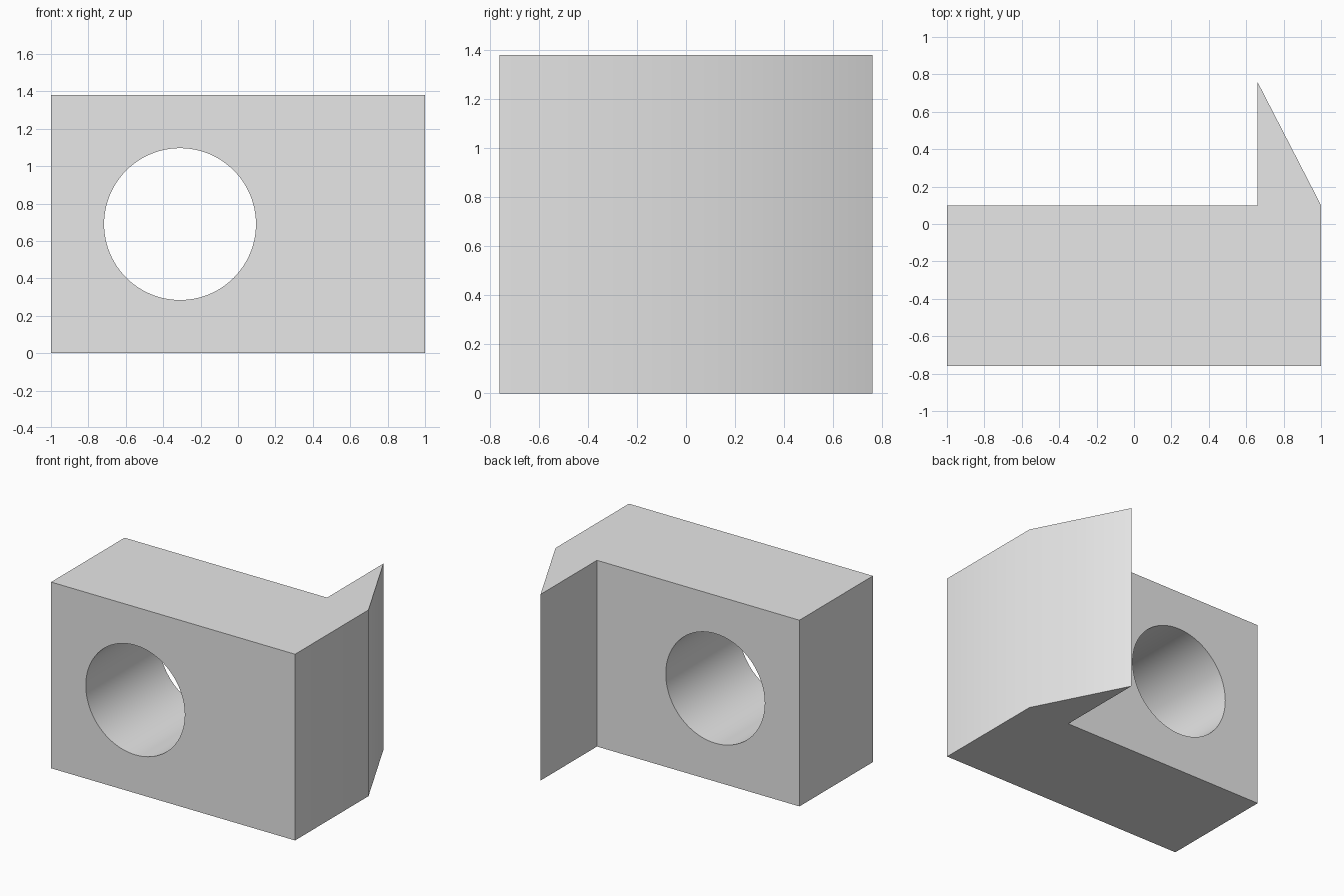
import bpy
import bmesh
import math

cube = bpy.data.objects.get("Cube")
if cube:
    bpy.data.objects.remove(cube, do_unlink=True)

HEIGHT = 1.38
FRONT, BACK, FIN_TIP = -0.76, 0.10, 0.76

grey = bpy.data.materials.new("plain grey")
grey.use_nodes = True
grey.diffuse_color = (0.8, 0.8, 0.8, 1)
grey.node_tree.nodes["Principled BSDF"].inputs["Base Color"].default_value = (0.8, 0.8, 0.8, 1)

# Block with a tapered fin at the back, extruded from its plan outline
outline = [(-1, FRONT), (1, FRONT), (1, BACK), (0.66, FIN_TIP), (0.66, BACK), (-1, BACK)]
bm = bmesh.new()
base = bm.faces.new([bm.verts.new((x, y, 0)) for x, y in outline])
extruded = bmesh.ops.extrude_face_region(bm, geom=[base])["geom"]
top_verts = [v for v in extruded if isinstance(v, bmesh.types.BMVert)]
bmesh.ops.translate(bm, verts=top_verts, vec=(0, 0, HEIGHT))
bmesh.ops.recalc_face_normals(bm, faces=bm.faces)
mesh = bpy.data.meshes.new("finned_block")
bm.to_mesh(mesh)
bm.free()
mesh.materials.append(grey)
block = bpy.data.objects.new("finned_block", mesh)
bpy.context.collection.objects.link(block)

# Round hole bored from front to back
bpy.ops.mesh.primitive_cylinder_add(
    vertices=96, radius=0.406, depth=2,
    location=(-0.31, 0, HEIGHT / 2), rotation=(math.pi / 2, 0, 0))
cutter = bpy.context.object
cutter.name = "hole_cutter"
cutter.hide_render = True
cutter.data.materials.append(grey)

bore = block.modifiers.new("bore", "BOOLEAN")
bore.operation = "DIFFERENCE"
bore.solver = "EXACT"
bore.object = cutter

bpy.ops.object.select_all(action="DESELECT")
block.select_set(True)
bpy.context.view_layer.objects.active = block
bpy.ops.object.modifier_apply(modifier=bore.name)
bpy.data.objects.remove(cutter, do_unlink=True)

# Smooth the bore and the shallow fin bend, keep corners crisp
bpy.ops.object.shade_smooth_by_angle(angle=math.radians(30))
